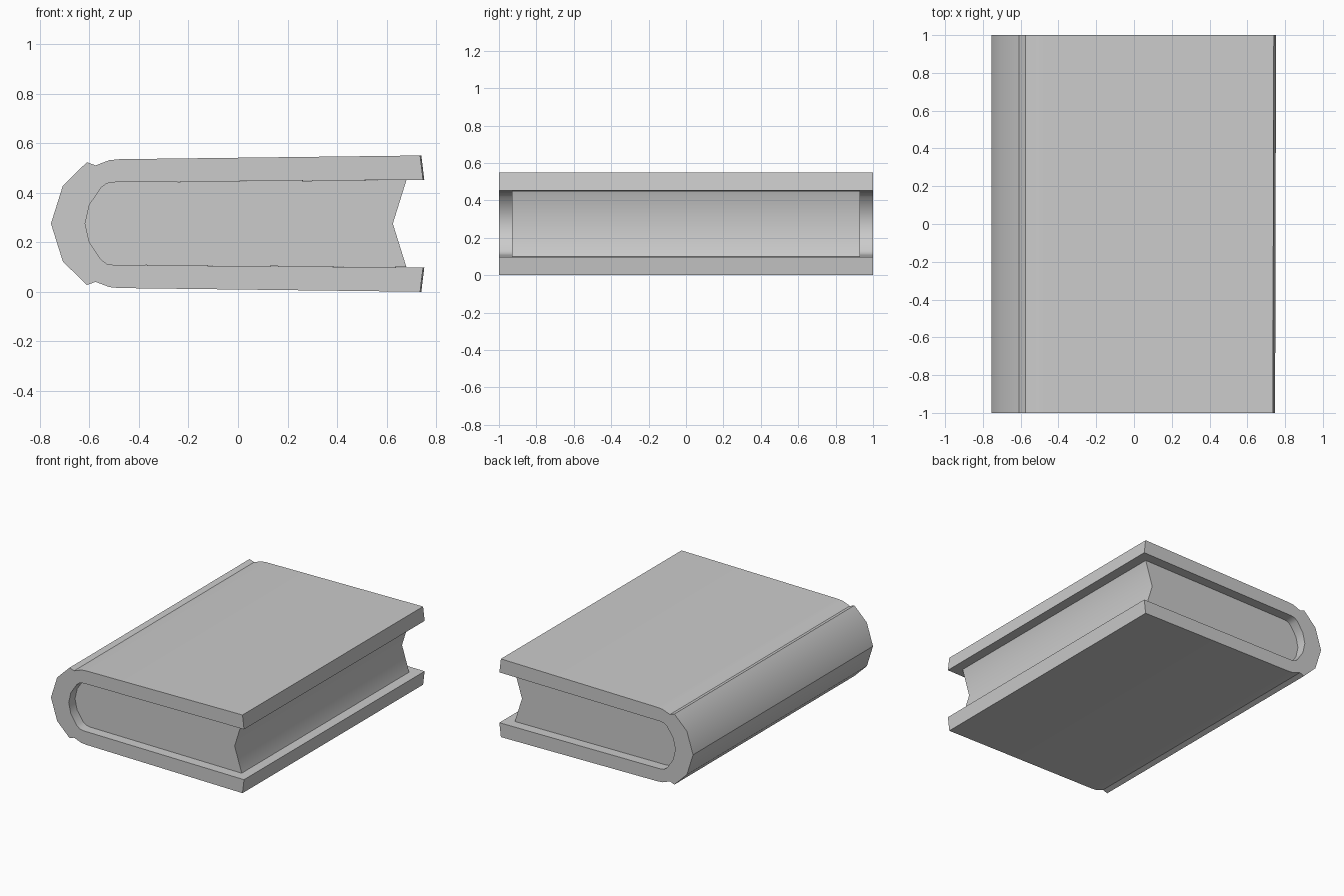
import bpy
import bmesh
from math import radians

cube = bpy.data.objects.get("Cube")
if cube:
    bpy.data.objects.remove(cube, do_unlink=True)

MID = 0.275      # height of the book's plane of symmetry
SKEW = 0.005     # fore edge of the boards runs slightly out of square

grey = bpy.data.materials.new("plain grey")
grey.use_nodes = True
colour = (0.6, 0.6, 0.6, 1)
grey.diffuse_color = colour
grey.node_tree.nodes["Principled BSDF"].inputs["Base Color"].default_value = colour


def mirrored(half):
    """Continue an upper half, ending on the middle plane, down the lower half."""
    return half + [(x, 2 * MID - z) for x, z in reversed(half[:-1])]


def extrude(name, profile, half_depth, smooth_angle, skew=0):
    """Extrude an x-z profile along y into a closed solid."""
    bm = bmesh.new()
    front = [bm.verts.new((x, -half_depth, z)) for x, z in profile]
    back = [bm.verts.new((x + (skew if x > 0.7 else 0), half_depth, z))
            for x, z in profile]
    bm.faces.new(front)
    bm.faces.new(back[::-1])
    for i in range(len(profile)):
        j = (i + 1) % len(profile)
        bm.faces.new((front[i], back[i], back[j], front[j]))
    bmesh.ops.recalc_face_normals(bm, faces=bm.faces)
    mesh = bpy.data.meshes.new(name)
    bm.to_mesh(mesh)
    bm.free()
    mesh.materials.append(grey)
    obj = bpy.data.objects.new(name, mesh)
    bpy.context.collection.objects.link(obj)
    bpy.ops.object.select_all(action="DESELECT")
    obj.select_set(True)
    bpy.context.view_layer.objects.active = obj
    bpy.ops.object.shade_smooth_by_angle(angle=radians(smooth_angle))
    return obj


# Upper halves, from the fore edge back to the spine
outer = [(0.735, 0.55), (-0.48, 0.535), (-0.52, 0.531), (-0.575, 0.51),
         (-0.61, 0.523), (-0.707, 0.428), (-0.755, MID)]
inner = [(-0.5, 0.442), (-0.53, 0.437), (-0.553, 0.42),
         (-0.6, 0.35), (-0.617, MID)]

# Boards and rounded spine as one wraparound cover
cover_inside = mirrored([(0.747, 0.452)] + inner)
extrude("cover", mirrored(outer) + cover_inside[::-1], 1.0, 32, SKEW)

# Page block with a hollow fore edge, set in from the cover ends
extrude("pages", mirrored([(0.68, 0.451)] + inner) + [(0.625, MID)], 0.93, 40)
